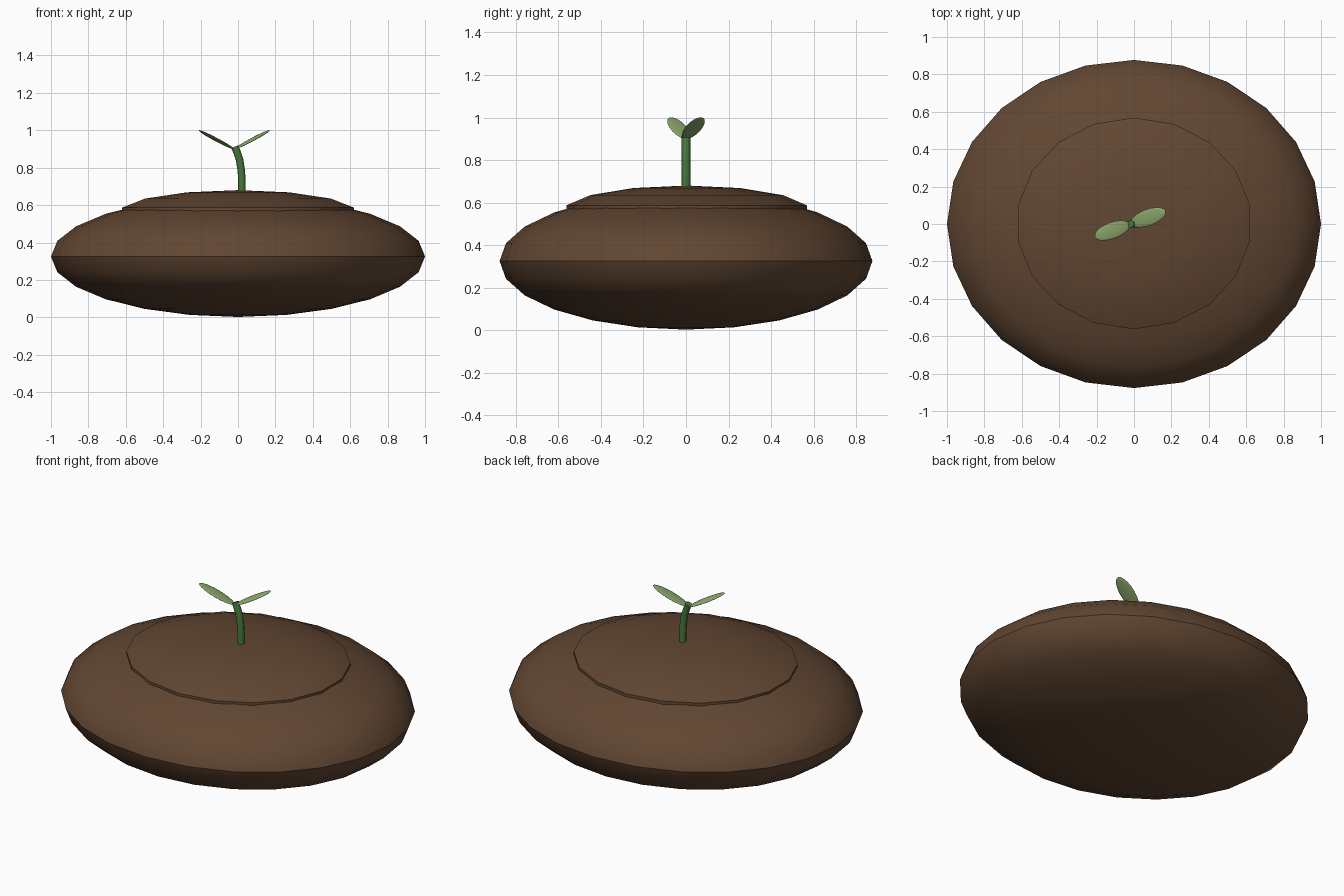
import bpy, math
from mathutils import Matrix, Vector

cube = bpy.data.objects.get("Cube")
if cube:
    bpy.data.objects.remove(cube, do_unlink=True)


def material(name, rgb):
    m = bpy.data.materials.new(name)
    m.use_nodes = True
    m.diffuse_color = (*rgb, 1)
    b = m.node_tree.nodes["Principled BSDF"]
    b.inputs["Base Color"].default_value = (*rgb, 1)
    b.inputs["Roughness"].default_value = 0.9
    return m


soil = material("soil brown", (0.12, 0.062, 0.032))
stem_green = material("stem green", (0.06, 0.19, 0.045))
leaf_green = material("leaf green", (0.28, 0.41, 0.16))


def ellipsoid(name, centre, radii, segments, rings, mat, yaw=0, tilt=0, smooth=35):
    """Scaled sphere, tilted upward along its own x axis, then turned about z."""
    bpy.ops.mesh.primitive_uv_sphere_add(segments=segments, ring_count=rings, radius=1)
    ob = bpy.context.object
    ob.name = name
    turn = Matrix.Rotation(yaw, 4, 'Z') @ Matrix.Rotation(-tilt, 4, 'Y')
    ob.data.transform(Matrix.Translation(centre) @ turn @ Matrix.Diagonal((*radii, 1)))
    ob.data.materials.append(mat)
    bpy.ops.object.shade_smooth_by_angle(angle=math.radians(smooth))
    return ob


# Soil: a wide flattened mound with a smaller heap on top
ellipsoid("soil_mound", (0, 0, 0.325), (1.0, 0.877, 0.323), 24, 12, soil)
ellipsoid("soil_heap", (0, 0.003, 0.56), (0.645, 0.58, 0.12), 18, 7, soil)

# Stem: a bent round tube with closed ends
curve = bpy.data.curves.new("stem", 'CURVE')
curve.dimensions = '3D'
curve.bevel_depth = 0.02
curve.bevel_resolution = 2
curve.use_fill_caps = True
path = [(0.02, 0, 0.62), (0.021, 0, 0.72), (0.018, 0, 0.78),
        (0.009, 0, 0.84), (-0.006, 0, 0.885), (-0.018, 0, 0.912)]
spline = curve.splines.new('POLY')
spline.points.add(len(path) - 1)
for point, co in zip(spline.points, path):
    point.co = (*co, 1)
stem = bpy.data.objects.new("stem", curve)
bpy.context.collection.objects.link(stem)
curve.materials.append(stem_green)
bpy.ops.object.select_all(action='DESELECT')
stem.select_set(True)
bpy.context.view_layer.objects.active = stem
bpy.ops.object.convert(target='MESH')
bpy.ops.object.shade_smooth_by_angle(angle=math.radians(50))

# Two seed leaves spreading upward from the stem tip
yaw = math.radians(20)
tilt = math.radians(27)
tip = Vector((-0.02, 0, 0.95))
for name, turn in (("left_leaf", yaw), ("right_leaf", yaw + math.pi)):
    outward = Vector((math.cos(turn), math.sin(turn), 0))
    ellipsoid(name, tip + outward * 0.102, (0.112, 0.044, 0.007), 20, 10,
              leaf_green, turn, tilt, 60)
